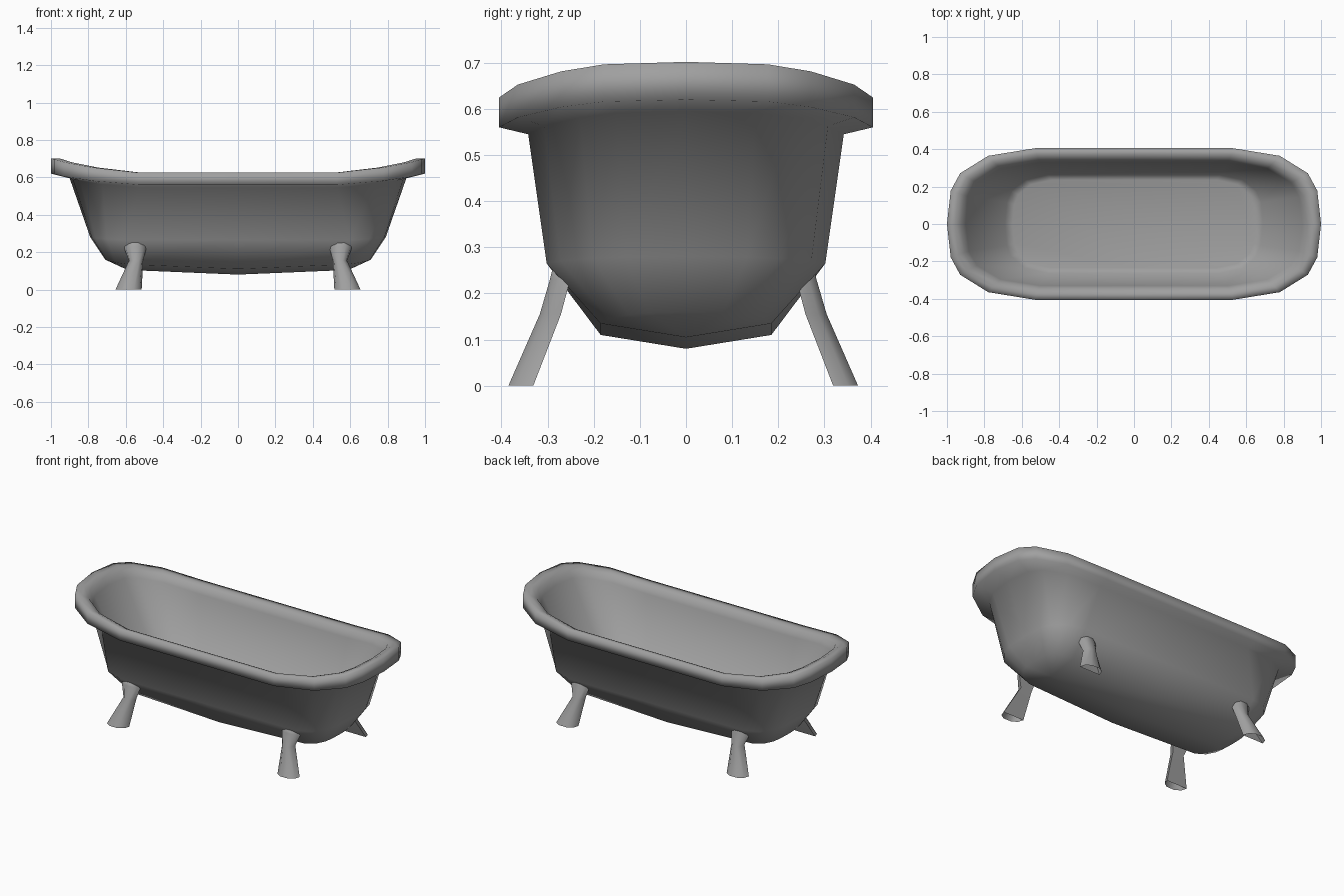
import bpy, bmesh

if "Cube" in bpy.data.objects:
    bpy.data.objects.remove(bpy.data.objects["Cube"])

grey = bpy.data.materials.new("plain grey")
grey.use_nodes = True
colour = (0.35, 0.35, 0.35, 1)
grey.diffuse_color = colour
grey.node_tree.nodes["Principled BSDF"].inputs["Base Color"].default_value = colour


def loft(name, rings, angle):
    """Skin closed rings of equal length, cap the last, weld collapsed points."""
    bm = bmesh.new()
    loops = [[bm.verts.new(p) for p in ring] for ring in rings]
    n = len(loops[0])
    for a, b in zip(loops, loops[1:]):
        for i in range(n):
            j = (i + 1) % n
            bm.faces.new((a[i], a[j], b[j], b[i]))
    bm.faces.new(loops[-1])
    bmesh.ops.remove_doubles(bm, verts=bm.verts[:], dist=0.0005)
    bmesh.ops.dissolve_degenerate(bm, edges=bm.edges[:], dist=0.0005)
    bmesh.ops.recalc_face_normals(bm, faces=bm.faces[:])
    mesh = bpy.data.meshes.new(name)
    bm.to_mesh(mesh)
    bm.free()
    mesh.materials.append(grey)
    obj = bpy.data.objects.new(name, mesh)
    bpy.context.collection.objects.link(obj)
    bpy.ops.object.select_all(action="DESELECT")
    obj.select_set(True)
    bpy.context.view_layer.objects.active = obj
    bpy.ops.object.shade_smooth_by_angle(angle=angle)


# Quarter outline: straight-side share, rounded-end share, width share, rise
quarter = [(1, 1, 0, 1), (1, .957, .44, .93), (1, .85, .67, .73),
           (1, .53, .9, .36), (1, 0, 1, 0), (0, 0, 1, 0)]
half = quarter + [(-a, -f, y, t) for a, f, y, t in quarter[-2::-1]]
outline = half + [(a, f, -y, t) for a, f, y, t in half[-2:0:-1]]


def ring(length, straight, width, z_side, z_end, slope=0):
    points = []
    for a, f, y, t in outline:
        x = a * straight + f * (length - straight)
        points.append((x, y * width,
                       z_side + (z_end - z_side) * t + slope * abs(x)))
    return points


# Tub: from the outer keel up the hull, around the rim, down to the floor
loft("tub", [
    ring(.59, .59, 0, .08, .08, .042),
    ring(.71, .59, .185, .11, .13, .042),
    ring(.79, .60, .302, .265, .28),
    ring(.90, .53, .342, .545, .595),
    ring(1.0, .53, .405, .56, .62),
    ring(1.0, .53, .405, .625, .702),
    ring(.957, .52, .372, .625, .702),
    ring(.925, .51, .347, .612, .686),
    ring(.90, .50, .33, .575, .645),
    ring(.69, .46, .262, .27, .28),
    ring(.65, .44, .235, .262, .262),
], 3.1)

# Legs: height, centre x, half width, inner y, outer y
leg = [(0, .585, .07, .325, .379), (.155, .545, .038, .265, .311),
       (.23, .55, .062, .245, .289), (.26, .55, .035, .24, .282)]
LEG_SHIFT = -.006


def leg_rings(sx, sy):
    rings = []
    for z, cx, w, y0, y1 in leg:
        ym = y0 + (y1 - y0) * .6
        side = [(w, y0), (w * .85, ym), (w * .4, y1)]
        section = side + [(-dx, y) for dx, y in reversed(side)]
        rings.append([(sx * (cx + dx), sy * y + LEG_SHIFT, z)
                      for dx, y in section])
    return rings


for sx, side_name in ((1, "left"), (-1, "right")):
    for sy, place in ((-1, "front"), (1, "back")):
        loft(f"{place}_{side_name}_leg", leg_rings(sx, sy), 1.1)
